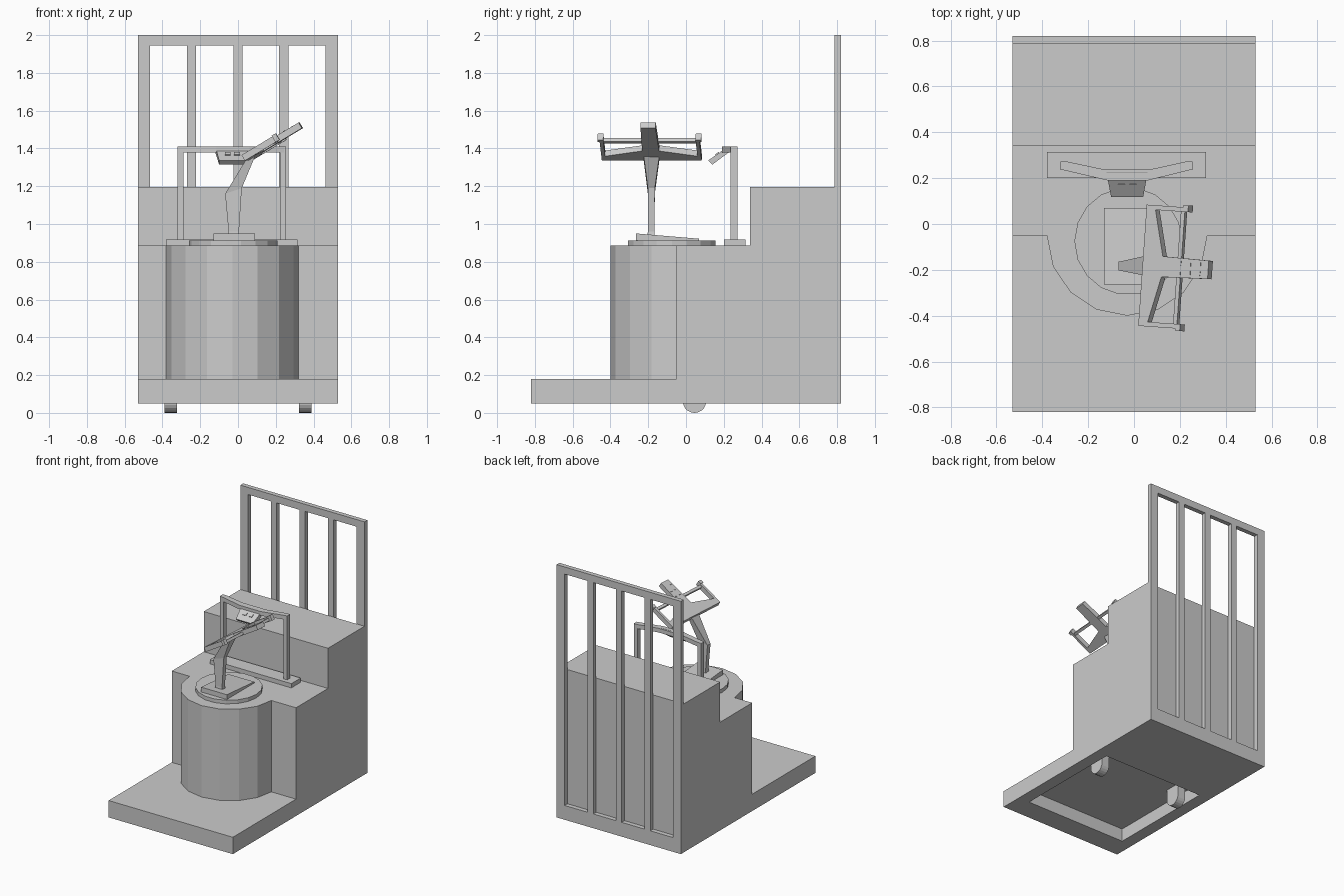
import bpy, bmesh, math
from mathutils import Matrix, Vector

if "Cube" in bpy.data.objects:
    bpy.data.objects.remove(bpy.data.objects["Cube"])

GREY = (0.6, 0.6, 0.6, 1)
grey = bpy.data.materials.new("plain_grey")
grey.use_nodes = True
grey.diffuse_color = GREY
grey.node_tree.nodes["Principled BSDF"].inputs["Base Color"].default_value = GREY


def finish(name, bm, matrix=None):
    bmesh.ops.recalc_face_normals(bm, faces=bm.faces)
    if matrix:
        bm.transform(matrix)
    mesh = bpy.data.meshes.new(name)
    bm.to_mesh(mesh)
    bm.free()
    mesh.materials.append(grey)
    obj = bpy.data.objects.new(name, mesh)
    bpy.context.collection.objects.link(obj)
    return obj


def loft(rings):
    """Closed solid through rings with equal point counts."""
    bm = bmesh.new()
    loops = [[bm.verts.new(p) for p in ring] for ring in rings]
    for a, b in zip(loops, loops[1:]):
        for i in range(len(a)):
            j = (i + 1) % len(a)
            bm.faces.new((a[i], a[j], b[j], b[i]))
    bm.faces.new(loops[0])
    bm.faces.new(loops[-1])
    return bm


def prism(points, lo, hi, axis="z"):
    if axis == "x":
        return loft([[(t, a, b) for a, b in points] for t in (lo, hi)])
    return loft([[(a, b, t) for a, b in points] for t in (lo, hi)])


def box(name, x, y, z, matrix=None):
    corners = [(x[0], y[0]), (x[1], y[0]), (x[1], y[1]), (x[0], y[1])]
    return finish(name, prism(corners, *z), matrix)


def arc(cx, cy, r, start, end, steps):
    angles = [math.radians(start + (end - start) * i / steps) for i in range(steps + 1)]
    return [(cx + r * math.cos(a), cy + r * math.sin(a)) for a in angles]


# Stepped cabinet with a recess in its underside
profile = [(-.82, .05), (.785, .05), (.785, 1.195), (.34, 1.195),
           (.34, .885), (-.05, .885), (-.05, .18), (-.82, .18)]
bm = prism(profile, -.53, .53, "x")
bmesh.ops.recalc_face_normals(bm, faces=bm.faces)
bottom = min(bm.faces, key=lambda f: f.calc_center_median().z)
bmesh.ops.inset_region(bm, faces=[bottom], thickness=.1)
for v in bottom.verts:
    v.co.x = math.copysign(.435, v.co.x)
    v.co.y = -.65 if v.co.y < 0 else .21
roof = bmesh.ops.extrude_discrete_faces(bm, faces=[bottom])["faces"][0]
bmesh.ops.translate(bm, verts=roof.verts, vec=(0, 0, .1))
finish("stepped_cabinet", bm)

# Faceted half drum on the cabinet front
finish("half_drum", prism(arc(-.03, -.05, .35, 180, 360, 8), .18, .885))

# Wheels, rounded below and straight above
for side in (-1, 1):
    wheel = arc(.045, .062, .062, 180, 360, 10) + [(.107, .15), (-.017, .15)]
    finish("wheel", prism(wheel, side * .355 - .033, side * .355 + .033, "x"))

# Back panel frame and bars
BACK = (.785, .82)
box("frame_top", (-.53, .53), BACK, (1.945, 2))
box("frame_bottom", (-.53, .53), BACK, (.05, .16))
for x0, x1 in ((-.53, -.465), (-.27, -.222), (-.025, .023), (.217, .267), (.462, .53)):
    box("frame_bar", (x0, x1), BACK, (.16, 1.945))

# Turntable and wedge foot
finish("turntable", prism(arc(-.025, -.075, .235, 0, 360, 18)[:-1], .885, .913))
wedge = [(-.265, .91), (.07, .91), (.07, .922), (-.265, .95)]
finish("wedge_foot", prism(wedge, -.13, .09, "x"))

# Bent stem, widening toward the head
sections = [(-.055, .01, -.205, -.165, .93, .93),
            (-.05, .005, -.202, -.167, .96, .96),
            (-.068, .02, -.202, -.165, 1.16, 1.19),
            (.045, .095, -.225, -.14, 1.345, 1.37)]
finish("bent_stem", loft([[(x0, y0, z0), (x1, y0, z1), (x1, y1, z1), (x0, y1, z0)]
                          for x0, x1, y0, y1, z0, z1 in sections]))

# Tilted head: arm, wings, end arms and cross rod, in its own frame
tilt = (Matrix.Translation((.037, -.18, 1.365))
        @ Matrix.Rotation(math.radians(-4), 4, "Z")
        @ Matrix.Rotation(math.radians(-31), 4, "Y"))
THICK = (-.035, 0)
arm = [(0, -.03), (.1, -.045), (.335, -.04), (.335, .04), (.1, .045), (0, .03)]
finish("head_arm", prism(arm, *THICK), tilt)
for side in (-1, 1):
    wing = [(0, 0), (.1, 0), (.1, side * .045), (.045, side * .25), (0, side * .25)]
    finish("head_wing", prism(wing, *THICK), tilt)
    ends = sorted((side * .245, side * .265))
    box("head_end_arm", (0, .21), ends, THICK, tilt)
    box("head_end_knob", (.19, .215), sorted((side * .245, side * .275)), (-.035, .005), tilt)
    for u in (.19, .24, .29):
        v = side * .02
        box("head_slot", (u, u + .006), (v - .01, v + .01), (0, .003), tilt)
box("head_rod", (.17, .19), (-.25, .25), (-.03, -.01), tilt)

# Arch behind the turntable
box("arch_base", (-.38, .315), (.2, .315), (.885, .918))
for x in (-.32, .223):
    box("arch_post", (x, x + .032), (.235, .272), (.918, 1.41))
top = [(-.32, .272), (-.29, .272), (-.13, .238), (.07, .238), (.225, .272), (.255, .272),
       (.255, .238), (.06, .19), (-.115, .19), (-.32, .238)]
finish("arch_top", prism(top, 1.378, 1.41))

# Sloping tray at the middle of the arch, narrowing forward
tray = [(.225, 1.411, .09), (.225, 1.378, .09), (.14, 1.315, .07), (.118, 1.337, .07)]
finish("arch_tray", loft([[(-.03 + s * w, y, z) for y, z, w in tray] for s in (-1, 1)]))
slope = Matrix.Translation((-.03, .165, 1.371)) @ Matrix.Rotation(math.atan2(.074, .107), 4, "X")
for x in (-.04, .01):
    box("tray_slot", (x, x + .03), (-.012, .012), (-.002, .004), slope)
